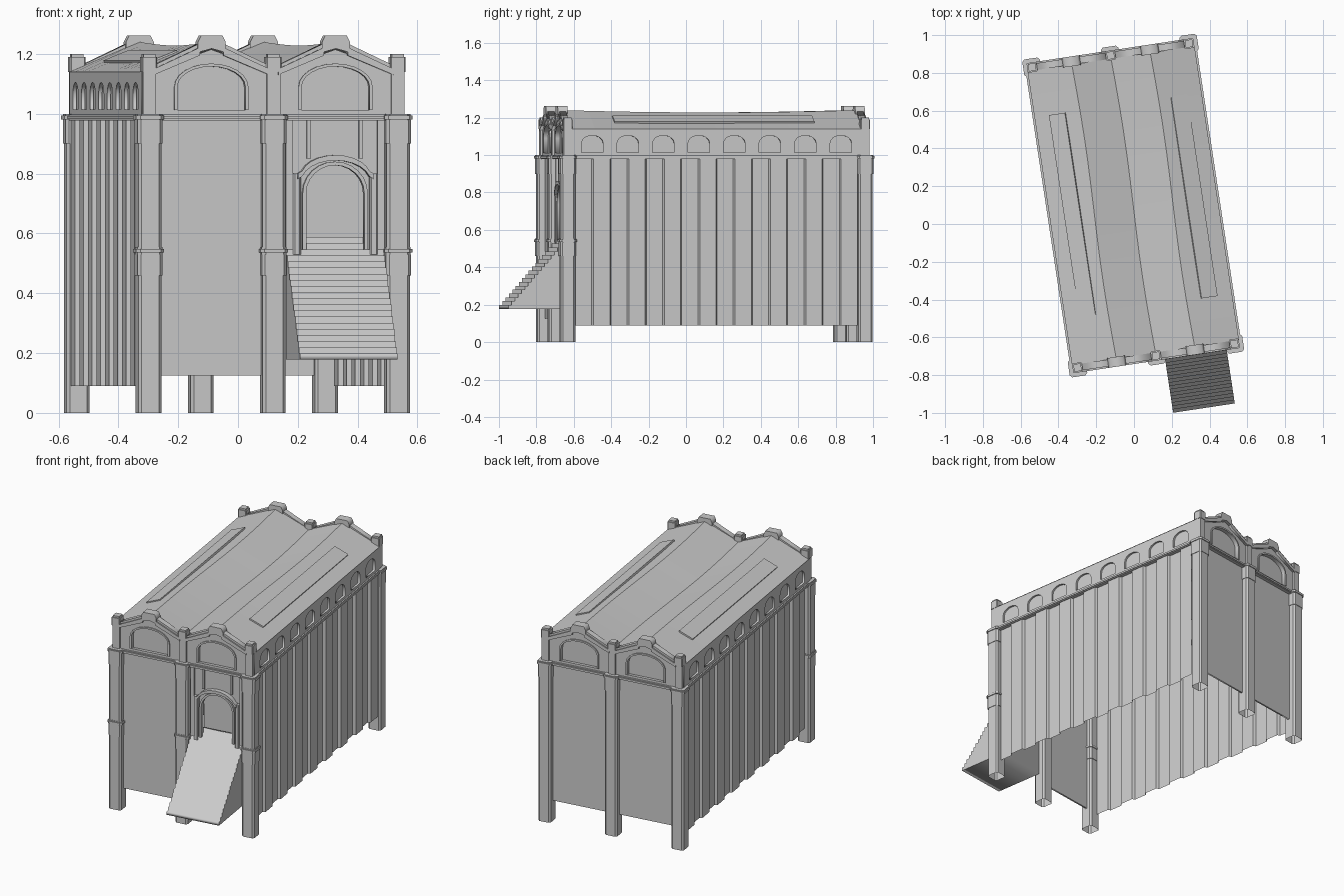
import bpy, bmesh, math
from mathutils import Matrix

if "Cube" in bpy.data.objects:
    bpy.data.objects.remove(bpy.data.objects["Cube"])

HW, HL = 0.42, 0.804            # post centre half-width / half-length
BAY = 0.21                      # centre of each gable bay
PLACE = Matrix.Translation((-0.004, 0.0975, 0)) @ Matrix.Rotation(math.radians(8.6), 4, 'Z')


def add(name, bm):
    me = bpy.data.meshes.new(name)
    bm.normal_update()
    bm.to_mesh(me)
    bm.free()
    ob = bpy.data.objects.new(name, me)
    bpy.context.collection.objects.link(ob)
    ob.matrix_world = PLACE
    return ob


def prism(bm, cx, cy, hx, hy, z0, z1, ch=0.0, bottom=True):
    """Vertical box with optional chamfered corners."""
    pts = []
    for sx, sy in ((1, 1), (-1, 1), (-1, -1), (1, -1)):
        a, b = (cx + sx * hx, cy + sy * (hy - ch)), (cx + sx * (hx - ch), cy + sy * hy)
        pts += ([a, b] if sx * sy > 0 else [b, a]) if ch else [a]
    lo = [bm.verts.new((x, y, z0)) for x, y in pts]
    hi = [bm.verts.new((x, y, z1)) for x, y in pts]
    n = len(pts)
    for i in range(n):
        j = (i + 1) % n
        bm.faces.new((lo[i], lo[j], hi[j], hi[i]))
    bm.faces.new(hi)
    if bottom:
        bm.faces.new(lo[::-1])


def band(bm, cx, cy, hx, hy, z0, z1):
    """Rounded moulding: three stacked slabs, the middle one widest."""
    d = (z1 - z0) / 4
    prism(bm, cx, cy, hx - .005, hy - .005, z0, z1, .012)
    prism(bm, cx, cy, hx, hy, z0 + d, z1 - d, .012)


def plate(name, loops, pos, thick, side=0):
    """Upright plate from outline loops (later loops are holes).
    side 0: outline in x,z at y=pos; side 1: outline in y,z at x=pos."""
    cu = bpy.data.curves.new(name, 'CURVE')
    cu.dimensions, cu.fill_mode, cu.extrude = '2D', 'BOTH', thick / 2
    for lp in loops:
        sp = cu.splines.new('POLY')
        sp.points.add(len(lp) - 1)
        for p, (u, v) in zip(sp.points, lp):
            p.co = (u, v, 0, 1)
        sp.use_cyclic_u = True
    tmp = bpy.data.objects.new(name + "_outline", cu)
    me = bpy.data.meshes.new_from_object(tmp)
    bpy.data.objects.remove(tmp)
    m = Matrix.Rotation(math.pi / 2, 4, 'X')
    m = (Matrix.Translation((pos, 0, 0)) @ Matrix.Rotation(math.pi / 2, 4, 'Z') if side
         else Matrix.Translation((0, pos, 0))) @ m
    me.transform(m)
    ob = bpy.data.objects.new(name, me)
    bpy.context.collection.objects.link(ob)
    ob.matrix_world = PLACE
    return ob


def rect(u0, u1, v0, v1):
    return [(u0, v0), (u1, v0), (u1, v1), (u0, v1)]


def arch(c, hw, z0, zs, top, n=12):
    arc = [(c - hw * math.cos(math.pi * i / n), zs + (top - zs) * math.sin(math.pi * i / n))
           for i in range(n + 1)]
    return [(c - hw, z0)] + arc + [(c + hw, z0)]


def arch_band(c, hw, z0, zs, top, w):
    """Open-bottomed arch frame of width w."""
    return arch(c, hw + w, z0, zs, top + w) + arch(c, hw, z0, zs, top)[::-1]


# Tall posts with capitals, mid rings (front only) and small upper posts
for end, label in ((-1, "front"), (1, "back")):
    for i, x in enumerate((-HW, 0, HW)):
        y = end * HL
        bm = bmesh.new()
        prism(bm, x, y, .039, .039, 0, .98, .01, bottom=False)
        prism(bm, x, y, .042, .042, .90, .98, .01)
        band(bm, x, y, .047, .047, .975, 1.0)
        if end < 0:
            band(bm, x, y, .047, .047, .53, .555)
            prism(bm, x, y, .042, .042, .46, .53, .01)
        prism(bm, x, y, .022, .022, 1.0, 1.15)
        prism(bm, x, y, .026, .026, 1.14, 1.19, .004)
        prism(bm, x, y, .02, .02, 1.19, 1.2)
        add(f"{label}_post_{i + 1}", bm)

# Cornice round the whole building
bm = bmesh.new()
for s in (-1, 1):
    band(bm, 0, s * HL, HW, .026, .978, .998)
    band(bm, s * .435, 0, .022, HL, .978, .998)
add("cornice", bm)

# Corrugated side walls
for s, label in ((-1, "left"), (1, "right")):
    bm = bmesh.new()
    prof = []
    n, step = 16, 1.53 / 16
    for k in range(n):
        y0 = -.765 + k * step
        x = s * (.446 if k % 2 else .430)
        prof += [(x, y0 + .004), (x, y0 + step - .004)]
    lo = [bm.verts.new((x, y, .09)) for x, y in prof]
    hi = [bm.verts.new((x, y, .98)) for x, y in prof]
    for k in range(len(prof) - 1):
        f = (lo[k], lo[k + 1], hi[k + 1], hi[k])
        bm.faces.new(f if s > 0 else f[::-1])
    add(f"{label}_corrugated_wall", bm)

    # Upper side wall with a row of recessed arched windows
    wins = [arch(-.672 + .192 * k, .058, 1.015, 1.065, 1.105, 8) for k in range(8)]
    plate(f"{label}_window_wall", [rect(-HL, HL, .99, 1.14)] + wins, s * .438, .012, 1)
    plate(f"{label}_window_backing", [rect(-HL, HL, .99, 1.135)], s * .428, .004, 1)

# End walls: the back is closed, the front is closed only in its left bay
plate("back_wall", [rect(-HW, HW, .125, .98)], HL - .005, .01)
plate("front_left_wall", [rect(-HW, 0, .125, .98)], -HL + .005, .01)

# Gable ends: wall with blind arch, frame, sloping copings, peak block
for end, label in ((-1, "front"), (1, "back")):
    y = end * HL
    for c, bay in ((-BAY, "left"), (BAY, "right")):
        tag = f"{label}_{bay}"
        outline = [(c - .21, .995), (c + .21, .995), (c + .21, 1.14), (c, 1.215), (c - .21, 1.14)]
        plate(tag + "_gable", [outline, arch(c, .118, 1.012, 1.09, 1.158)], y, .02)
        plate(tag + "_gable_backing", [outline], y - end * .012, .006)
        plate(tag + "_gable_arch", [arch_band(c, .115, 1.012, 1.09, 1.158, .01)], y, .034)
        for s in (-1, 1):
            plate(tag + "_coping", [[(c + s * .195, 1.13), (c + s * .195, 1.15),
                                     (c + s * .04, 1.222), (c + s * .04, 1.195)]], y, .052)
            plate(tag + "_coping_top", [[(c + s * .195, 1.15), (c + s * .195, 1.162),
                                         (c + s * .03, 1.24), (c + s * .03, 1.222)]], y, .036)
        plate(tag + "_peak", [[(c - .047, 1.205), (c, 1.218), (c + .047, 1.205), (c + .047, 1.24),
                               (c + .036, 1.262), (c - .036, 1.262), (c - .047, 1.24)]], y, .052)

# Double-pitched roof sagging a little along its length
bm = bmesh.new()
rows = []
for j in range(13):
    t = -1 + j / 6
    row = []
    for k, (x, z) in enumerate(((-.447, 1.14), (-.21, 1.24), (0, 1.155), (.21, 1.24), (.447, 1.14))):
        inner = 0 < k < 4
        row.append(bm.verts.new((x + inner * .008 * math.sin(math.pi * t), t * .79,
                                 z - inner * .012 * (1 - t * t))))
    rows.append(row)
for a, b in zip(rows, rows[1:]):
    for k in range(4):
        bm.faces.new((a[k], a[k + 1], b[k + 1], b[k]))
add("roof", bm)

# Long raised strip on each outer roof slope
for s, label in ((-1, "left"), (1, "right")):
    bm = bmesh.new()
    prism(bm, s * .325, 0, .046, .54, -.006, .006)
    slope = Matrix.Translation((s * .325, 0, 1.19)) @ Matrix.Rotation(s * .38, 4, 'Y') \
        @ Matrix.Translation((-s * .325, 0, 0))
    bmesh.ops.transform(bm, matrix=slope, verts=bm.verts)
    add(f"{label}_roof_strip", bm)

# Entrance bay: arched doorway, mouldings, pilasters and recessed door
DY = -.788
plate("entrance_wall", [rect(0.02, .40, .53, .98)[:1] + [(.108, .53)]
                        + arch(BAY, .102, .53, .735, .832)[1:-1]
                        + [(.312, .53), (.40, .53), (.40, .98), (.02, .98)]], DY, .02)
plate("entrance_arch", [arch_band(BAY, .098, .53, .735, .828, .012)], DY - .01, .03)
hood = [(BAY - .128, .80)] + arch(BAY, .118, .79, .79, .862)[2:-2] + [(BAY + .128, .80)]
plate("entrance_hood", [hood + [(u, v - .018) for u, v in hood[::-1]]], DY - .018, .04)
plate("door", [rect(.10, .32, .53, .85)], -.745, .01)
bm = bmesh.new()
for s in (-1, 1):
    prism(bm, BAY + s * .13, DY - .012, .013, .02, .53, .80, .005)
    prism(bm, BAY + s * .088, DY - .012, .007, .008, .85, .98)
    prism(bm, BAY + s * .155, DY - .01, .012, .014, .53, .98)
add("entrance_pilasters", bm)

# Wedge-shaped stair: stepped profile extruded across its width
N, RISE, RUN, Y0, Z0 = 20, .0205, .0178, -1.116, .178
prof = [(Y0, Z0)]
for k in range(N):
    prof += [(Y0 + k * RUN, Z0 + (k + 1) * RISE), (Y0 + (k + 1) * RUN, Z0 + (k + 1) * RISE)]
prof += [(Y0 + N * RUN, .53), (-.80, .53), (-.80, Z0)]
plate("stairs", [prof], BAY, .33, 1)
